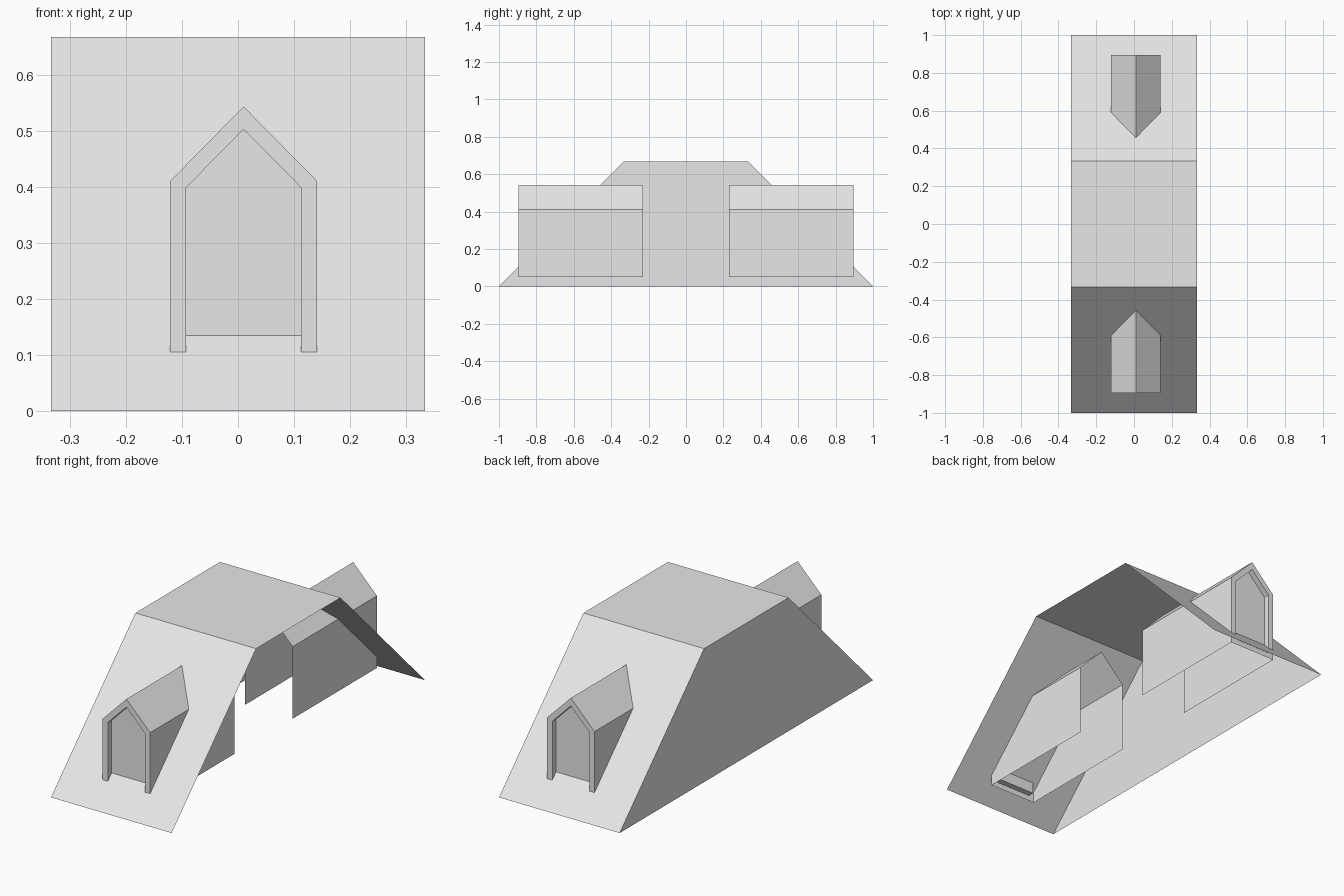
import bpy
import bmesh

cube = bpy.data.objects.get("Cube")
if cube:
    bpy.data.objects.remove(cube)

# One plain grey for the whole model
grey = bpy.data.materials.new("light grey")
grey.use_nodes = True
grey.diffuse_color = (0.8, 0.8, 0.8, 1)
grey.node_tree.nodes["Principled BSDF"].inputs["Base Color"].default_value = (0.8, 0.8, 0.8, 1)


def add_object(name, bm):
    mesh = bpy.data.meshes.new(name)
    bm.to_mesh(mesh)
    bm.free()
    mesh.materials.append(grey)
    obj = bpy.data.objects.new(name, mesh)
    bpy.context.collection.objects.link(obj)
    return obj


# Roof shell: two slopes, a flat top and one gable wall, open at +x and below
HALF_W, TOP = 1 / 3, 2 / 3
profile = [(-1, 0), (-1 / 3, TOP), (1 / 3, TOP), (1, 0)]
bm = bmesh.new()
left = [bm.verts.new((HALF_W, y, z)) for y, z in profile]
right = [bm.verts.new((-HALF_W, y, z)) for y, z in profile]
for i in range(3):
    bm.faces.new((left[i], left[i + 1], right[i + 1], right[i]))
bm.faces.new(right)
add_object("roof_shell", bm)


# Dormer: gabled tunnel, open behind and below, with a recessed front panel
def dormer(name, side):
    cx, half, base, eave, ridge = 0.01, 0.131, 0.05, 0.41, 0.543
    outer, inner = 0.895, 0.23
    outline = [(cx - half, base), (cx + half, base), (cx + half, eave),
               (cx, ridge), (cx - half, eave)]
    bm = bmesh.new()
    front = [bm.verts.new((x, side * outer, z)) for x, z in outline]
    rear = [bm.verts.new((x, side * inner, z)) for x, z in outline]
    face = bm.faces.new(front)
    for i in range(1, 5):
        j = (i + 1) % 5
        bm.faces.new((front[j], front[i], rear[i], rear[j]))
    if side > 0:
        bmesh.ops.reverse_faces(bm, faces=bm.faces[:])
    bm.normal_update()

    # Frame around the recess, then push the panel in
    bmesh.ops.inset_individual(bm, faces=[face], thickness=0.0285, use_even_offset=True)
    panel = bmesh.ops.extrude_discrete_faces(bm, faces=[face])["faces"][0]
    bmesh.ops.translate(bm, verts=panel.verts[:], vec=(0, -side * 0.03, 0))
    add_object(name, bm)


dormer("front_dormer", -1)
dormer("back_dormer", 1)
